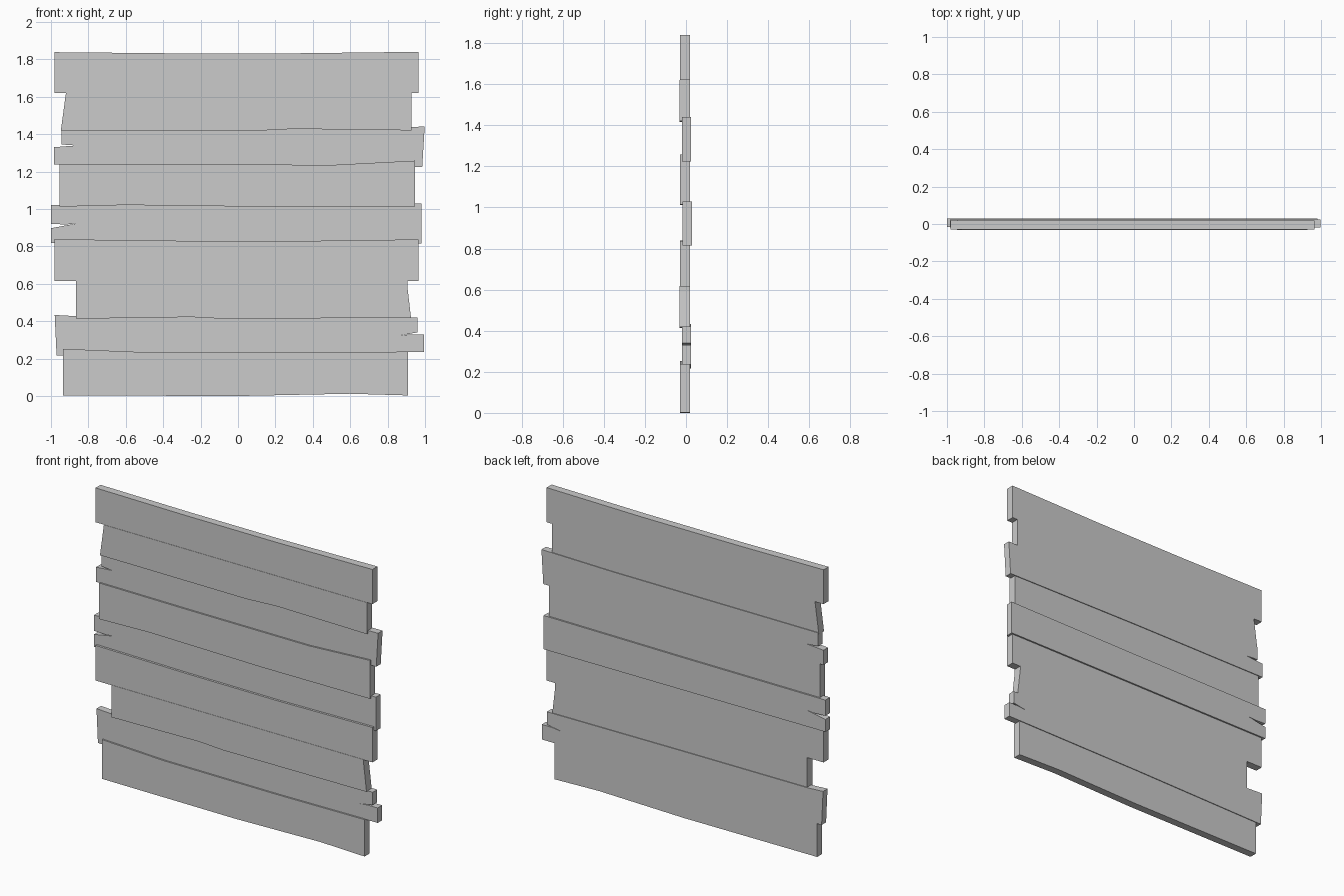
import bpy, bmesh


def plank(name, y0, y1, bottom, right, top, left):
    """Extrude an outline (x, z), listed counter-clockwise seen from the front."""
    outline = bottom + right + top + left
    bm = bmesh.new()
    front = [bm.verts.new((x, y0, z)) for x, z in outline]
    back = [bm.verts.new((x, y1, z)) for x, z in outline]
    bm.faces.new(front)
    bm.faces.new(back[::-1])
    n = len(outline)
    for i in range(n):
        j = (i + 1) % n
        bm.faces.new((front[i], back[i], back[j], front[j]))
    bmesh.ops.recalc_face_normals(bm, faces=bm.faces[:])
    mesh = bpy.data.meshes.new(name)
    bm.to_mesh(mesh)
    bm.free()
    obj = bpy.data.objects.new(name, mesh)
    bpy.context.collection.objects.link(obj)


# Bottom plank
plank("plank_1", -0.03, 0.02,
      [(-0.935, 0.003), (0, 0.0), (0.6, 0.012)], [(0.91, 0.003), (0.91, 0.237)],
      [(0.3, 0.232), (-0.5, 0.234)], [(-0.935, 0.252)])

# Split at the right end
plank("plank_2", -0.02, 0.025,
      [(-0.97, 0.217), (0, 0.23)],
      [(0.995, 0.235), (0.995, 0.33), (0.925, 0.33), (0.865, 0.323), (0.96, 0.34), (0.96, 0.42)],
      [(0, 0.425), (-0.87, 0.427)], [(-0.98, 0.433)])

plank("plank_3", -0.032, 0.02,
      [(-0.865, 0.413), (-0.25, 0.422), (-0.08, 0.413)],
      [(0.925, 0.418), (0.905, 0.59), (0.905, 0.617)],
      [], [(-0.865, 0.617)])

plank("plank_4", -0.03, 0.02,
      [(-0.98, 0.615)], [(0.965, 0.615), (0.965, 0.837)],
      [(0.3, 0.828), (-0.35, 0.83)], [(-0.98, 0.838)])

# Split at the left end
plank("plank_5", -0.016, 0.03,
      [(-1.0, 0.818)], [(0.98, 0.814), (0.98, 1.028)],
      [(0, 1.022)], [(-1.0, 1.02), (-1.0, 0.92), (-0.92, 0.917), (-0.865, 0.922), (-1.0, 0.897)])

plank("plank_6", -0.03, 0.02,
      [(-0.955, 1.012), (-0.6, 1.021), (0.2, 1.011)], [(0.947, 1.014), (0.947, 1.258)],
      [(0.52, 1.236), (-0.3, 1.237)], [(-0.955, 1.241)])

# Split at the left end
plank("plank_7", -0.02, 0.025,
      [(-0.983, 1.237), (0, 1.235)], [(0.985, 1.224), (0.998, 1.44)],
      [(0.5, 1.432)],
      [(-0.945, 1.43), (-0.945, 1.345), (-0.865, 1.339), (-0.91, 1.336), (-0.983, 1.33)])

plank("plank_8", -0.032, 0.02,
      [(-0.947, 1.42), (0.08, 1.417), (0.3, 1.428)], [(0.927, 1.42), (0.927, 1.62)],
      [], [(-0.92, 1.62)])

# Top plank
plank("plank_9", -0.03, 0.02,
      [(-0.98, 1.62)], [(0.965, 1.62), (0.965, 1.84)],
      [(0.3, 1.832), (-0.35, 1.832)], [(-0.98, 1.838)])
